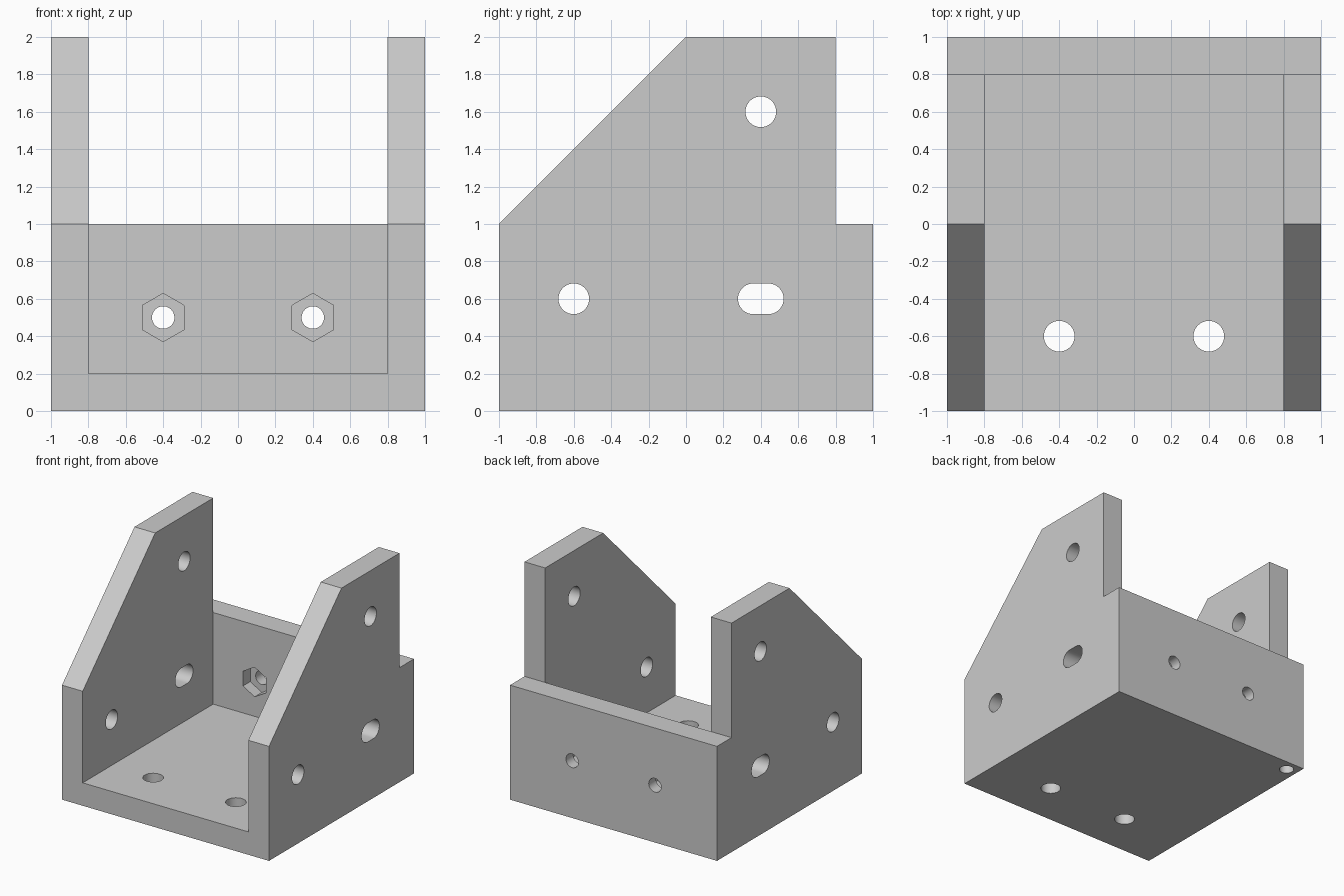
import bpy
import bmesh
from math import cos, sin, pi, radians
from mathutils import Vector

default = bpy.data.objects.get("Cube")
if default:
    bpy.data.objects.remove(default, do_unlink=True)

grey = bpy.data.materials.new("plain grey")
grey.use_nodes = True
colour = (0.6, 0.6, 0.6, 1)
grey.diffuse_color = colour
grey.node_tree.nodes["Principled BSDF"].inputs["Base Color"].default_value = colour


def prism(name, outline, axis, low, high):
    """Extrude a 2D outline along an axis; outline uses the other two axes in order."""
    def place(p, d):
        return {"x": (d, p[0], p[1]), "y": (p[0], d, p[1]), "z": (p[0], p[1], d)}[axis]

    bm = bmesh.new()
    base = bm.faces.new([bm.verts.new(place(p, low)) for p in outline])
    grown = bmesh.ops.extrude_face_region(bm, geom=[base])["geom"]
    moved = [v for v in grown if isinstance(v, bmesh.types.BMVert)]
    bmesh.ops.translate(bm, verts=moved, vec=Vector(place((0, 0), high - low)))
    bmesh.ops.recalc_face_normals(bm, faces=bm.faces)
    mesh = bpy.data.meshes.new(name)
    bm.to_mesh(mesh)
    bm.free()
    mesh.materials.append(grey)
    obj = bpy.data.objects.new(name, mesh)
    bpy.context.collection.objects.link(obj)
    return obj


def ring(u, v, radius, sides=48, stretch=0.0):
    """Regular polygon or, with stretch, a slot lengthened along the first axis."""
    points = []
    for i in range(sides):
        a = 2 * pi * (i + 0.5) / sides
        shift = stretch if cos(a) > 0 else -stretch
        points.append((u + shift + radius * cos(a), v + radius * sin(a)))
    return points


# Solid body from the side silhouette
side = [(-1, 0), (1, 0), (1, 1), (0.8, 1), (0.8, 2), (0, 2), (-1, 1)]
bracket = prism("bracket", side, "x", -1, 1)

# Channel between the side walls, open at the front and top
channel = [(-1.2, 0.2), (0.8, 0.2), (0.8, 1), (1.4, 1.6), (1.4, 2.4), (-1.2, 2.4)]
cutters = [prism("channel_cutter", channel, "x", -0.8, 0.8)]

# Holes and slot through both side walls
for y, z, stretch in [(-0.6, 0.6, 0), (0.4, 1.6, 0), (0.4, 0.6, 0.04)]:
    cutters.append(prism("side_hole_cutter", ring(y, z, 0.082, stretch=stretch), "x", -1.2, 1.2))

# Floor holes, and back wall holes with hexagonal nut pockets
for x in (-0.4, 0.4):
    cutters.append(prism("floor_hole_cutter", ring(x, -0.6, 0.082), "z", -0.1, 0.3))
    cutters.append(prism("back_hole_cutter", ring(x, 0.5, 0.06), "y", 0.7, 1.1))
    cutters.append(prism("nut_pocket_cutter", ring(x, 0.5, 0.129, sides=6), "y", 0.7, 0.9))

# Blind hole under the back right corner
cutters.append(prism("corner_hole_cutter", ring(-0.9, 0.9, 0.06), "z", -0.1, 0.2))

# Cut everything and bake the result
for cutter in cutters:
    cutter.hide_render = True
    cut = bracket.modifiers.new(cutter.name, "BOOLEAN")
    cut.operation = "DIFFERENCE"
    cut.solver = "EXACT"
    cut.object = cutter
bpy.context.view_layer.update()
result = bpy.data.meshes.new_from_object(bracket.evaluated_get(bpy.context.evaluated_depsgraph_get()))
bracket.modifiers.clear()
bracket.data = result
for cutter in cutters:
    bpy.data.objects.remove(cutter, do_unlink=True)

# Smooth hole walls, crisp edges elsewhere
bpy.ops.object.select_all(action="DESELECT")
bracket.select_set(True)
bpy.context.view_layer.objects.active = bracket
bpy.ops.object.shade_smooth_by_angle(angle=radians(30))
